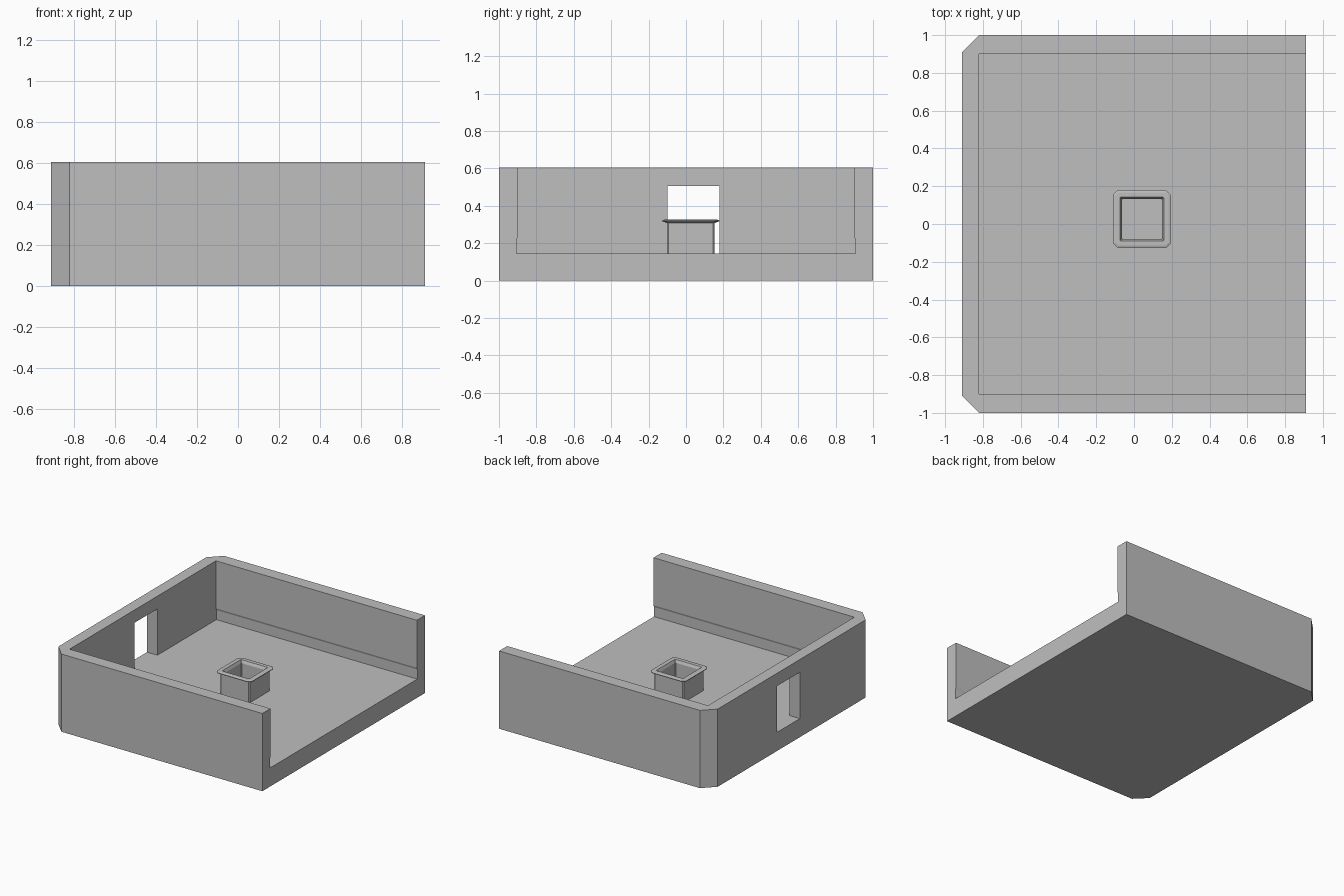
import bpy
import bmesh

default = bpy.data.objects.get("Cube")
if default:
    bpy.data.objects.remove(default, do_unlink=True)

grey = bpy.data.materials.new("plain grey")
grey.use_nodes = True
colour = (0.52, 0.52, 0.52, 1)
grey.diffuse_color = colour
grey.node_tree.nodes["Principled BSDF"].inputs["Base Color"].default_value = colour


def loft(name, rings):
    """Closed solid through rings of equal point count."""
    bm = bmesh.new()
    loops = [[bm.verts.new(p) for p in ring] for ring in rings]
    n = len(loops[0])
    for a, b in zip(loops, loops[1:]):
        for i in range(n):
            j = (i + 1) % n
            bm.faces.new((a[i], a[j], b[j], b[i]))
    bm.faces.new(loops[0][::-1])
    bm.faces.new(loops[-1])
    bmesh.ops.recalc_face_normals(bm, faces=bm.faces[:])
    mesh = bpy.data.meshes.new(name)
    bm.to_mesh(mesh)
    bm.free()
    mesh.materials.append(grey)
    obj = bpy.data.objects.new(name, mesh)
    bpy.context.collection.objects.link(obj)
    return obj


def cut(target, cutter):
    """Subtract the cutter and discard it."""
    cutter.hide_render = True
    mod = target.modifiers.new("cut", "BOOLEAN")
    mod.operation = "DIFFERENCE"
    mod.solver = "EXACT"
    mod.object = cutter
    bpy.context.view_layer.objects.active = target
    bpy.ops.object.modifier_apply(modifier=mod.name)
    bpy.data.objects.remove(cutter, do_unlink=True)


HX, HY, TOP, FLOOR, CH = 0.91, 1.0, 0.605, 0.145, 0.09

# Tray body with two chamfered corners at the closed end
outline = [(HX, -HY), (HX, HY), (-HX + CH, HY), (-HX, HY - CH),
           (-HX, -HY + CH), (-HX + CH, -HY)]
tray = loft("tray", [[(x, y, z) for x, y in outline] for z in (0, TOP)])

# Cavity open at the top and at one end, slightly relieved near the floor
half = [(0.905, FLOOR), (0.905, 0.22), (0.90, 0.235), (0.90, 0.8)]
section = half + [(-y, z) for y, z in reversed(half)]
cut(tray, loft("cavity_cutter",
               [[(x, y, z) for y, z in section] for x in (-0.82, 1.2)]))

# Window through the closed end wall, level with the floor
window = [(-0.10, FLOOR), (0.18, FLOOR), (0.18, 0.505), (-0.10, 0.505)]
cut(tray, loft("window_cutter",
               [[(x, y, z) for y, z in window] for x in (-1.2, -0.75)]))


# Square cup with a flared rim and a hollow inside
def square_ring(h, c, z, cx=0.042, cy=0.026):
    k = h - c
    pts = [(h, -k), (h, k), (k, h), (-k, h), (-h, k), (-h, -k), (-k, -h), (k, -h)]
    return [(cx + x, cy + y, z) for x, y in pts]


cup_profile = [
    (0.127, 0.008, FLOOR - 0.005),
    (0.127, 0.008, 0.308),
    (0.153, 0.025, 0.317),
    (0.153, 0.025, 0.322),
    (0.140, 0.015, 0.326),
    (0.116, 0.004, 0.326),
    (0.106, 0.004, 0.305),
    (0.106, 0.004, FLOOR + 0.005),
]
loft("cup", [square_ring(*p) for p in cup_profile])
